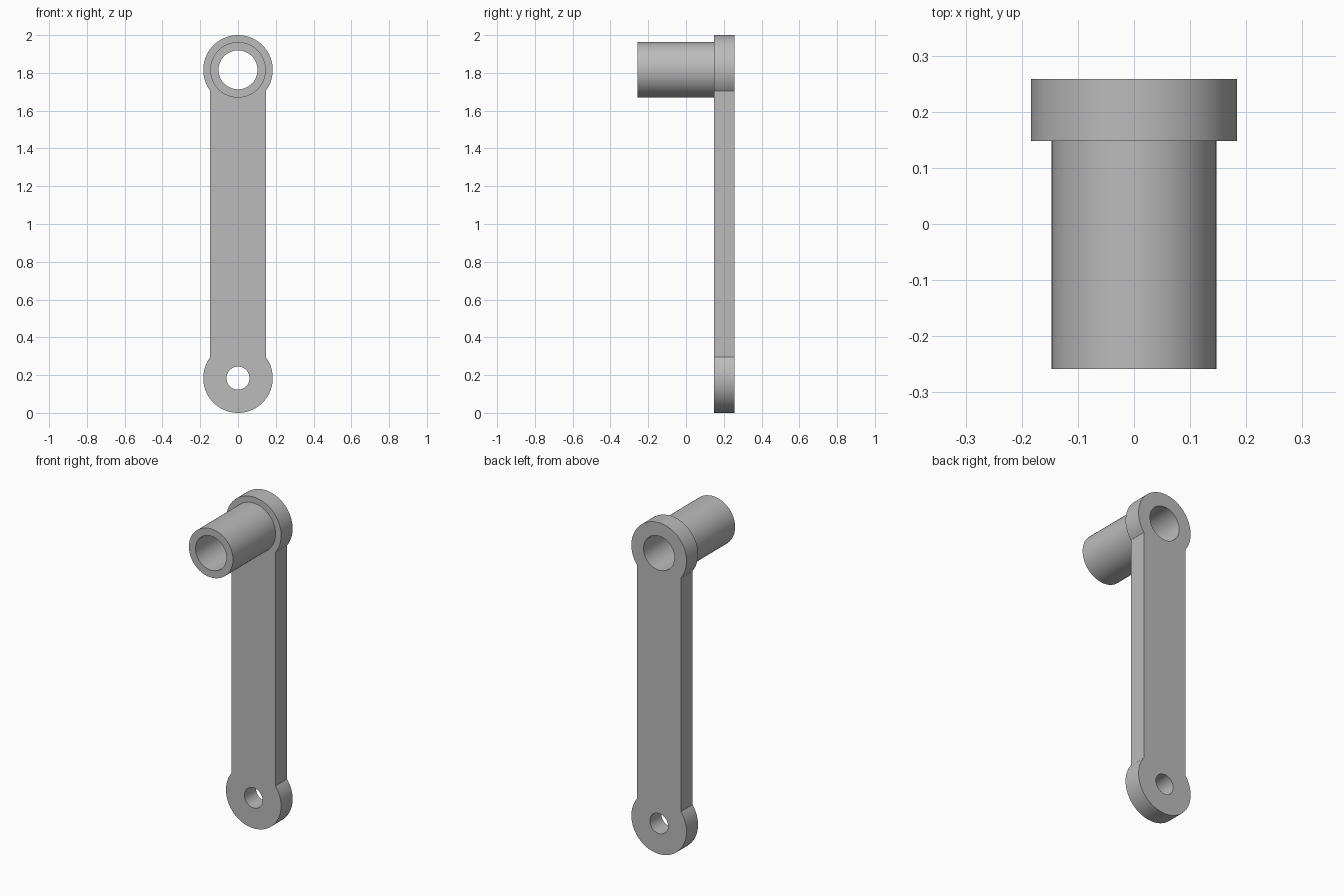
import bpy, bmesh, math
from mathutils import Vector

cube = bpy.data.objects.get("Cube")
if cube:
    bpy.data.objects.remove(cube, do_unlink=True)

grey = bpy.data.materials.new("plain grey")
grey.use_nodes = True
colour = (0.5, 0.5, 0.5, 1)
grey.diffuse_color = colour
grey.node_tree.nodes["Principled BSDF"].inputs["Base Color"].default_value = colour

BOSS_R, SLEEVE_R, BORE_R, PIN_R = 0.184, 0.147, 0.103, 0.061
LOW_Z, TOP_Z = BOSS_R, 2 - BOSS_R
FRONT, SEAT, BACK = -0.258, 0.148, 0.258


def arc(radius, z, start, end, steps):
    """Points (x, z) along an arc, both ends included."""
    angles = [start + (end - start) * i / steps for i in range(steps + 1)]
    return [(radius * math.cos(a), z + radius * math.sin(a)) for a in angles]


def circle(radius, z):
    return arc(radius, z, 0, math.tau, 96)[:-1]


def extruded(name, loops, y0, y1):
    """Fill an outline with holes and extrude it from y0 to y1."""
    bm = bmesh.new()
    edges = []
    for loop in loops:
        verts = [bm.verts.new((x, y0, z)) for x, z in loop]
        edges += [bm.edges.new((v, verts[i - 1])) for i, v in enumerate(verts)]
    bmesh.ops.triangle_fill(bm, edges=edges, use_beauty=True, use_dissolve=False,
                            normal=Vector((0, -1, 0)))
    grown = bmesh.ops.extrude_face_region(bm, geom=bm.faces[:], use_keep_orig=True)
    moved = [g for g in grown["geom"] if isinstance(g, bmesh.types.BMVert)]
    bmesh.ops.translate(bm, verts=moved, vec=(0, y1 - y0, 0))
    bmesh.ops.recalc_face_normals(bm, faces=bm.faces[:])
    mesh = bpy.data.meshes.new(name)
    bm.to_mesh(mesh)
    bm.free()
    mesh.materials.append(grey)
    obj = bpy.data.objects.new(name, mesh)
    bpy.context.collection.objects.link(obj)
    bpy.ops.object.select_all(action='DESELECT')
    obj.select_set(True)
    bpy.context.view_layer.objects.active = obj
    bpy.ops.object.shade_smooth_by_angle(angle=math.radians(30))
    return obj


# Flat arm with a round boss at each end, pierced by two holes
neck = math.acos(SLEEVE_R / BOSS_R)
outline = (arc(BOSS_R, TOP_Z, -neck, math.pi + neck, 72)
           + arc(BOSS_R, LOW_Z, math.pi - neck, math.tau + neck, 72))
extruded("arm", [outline, circle(BORE_R, TOP_Z), circle(PIN_R, LOW_Z)], SEAT, BACK)

# Hollow sleeve standing out from the top boss
extruded("sleeve", [circle(SLEEVE_R, TOP_Z), circle(BORE_R, TOP_Z)], FRONT, SEAT)
